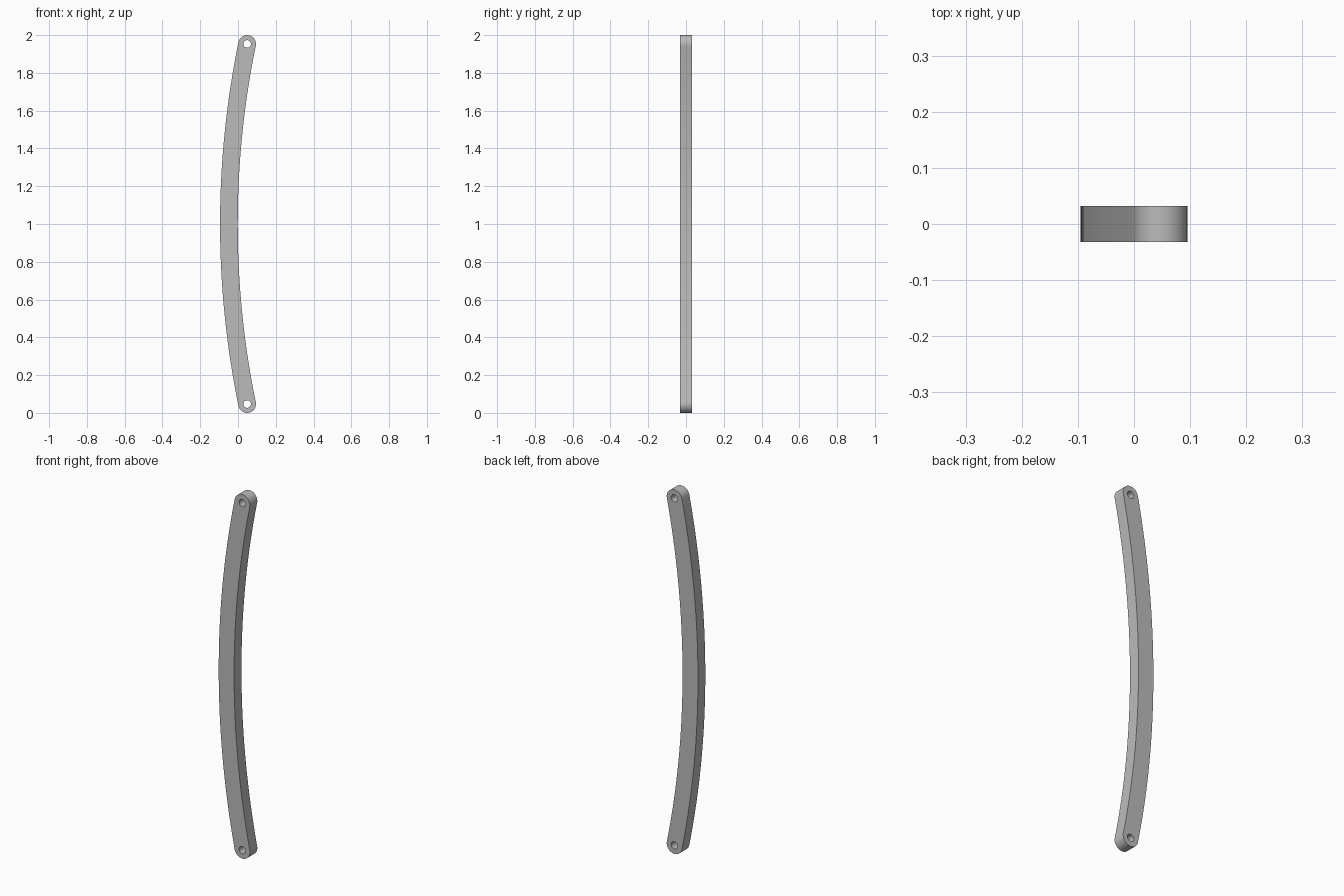
import bpy
import math

cube = bpy.data.objects.get("Cube")
if cube:
    bpy.data.objects.remove(cube, do_unlink=True)

# Main dimensions: the centreline is an arc bowing towards -x
HALF_WIDTH = 0.0468
HALF_DEPTH = 0.032
HOLE_RADIUS = 0.02
SAGITTA = 0.0964
HALF_CHORD = 1 - HALF_WIDTH
RADIUS = (HALF_CHORD ** 2 + SAGITTA ** 2) / (2 * SAGITTA)
HALF_ANGLE = math.asin(HALF_CHORD / RADIUS)
ARC_X = RADIUS - SAGITTA / 2


def arc(cx, cz, radius, start, end, steps):
    """Points along an arc, both ends included."""
    angles = [start + (end - start) * i / steps for i in range(steps + 1)]
    return [(cx + radius * math.cos(a), cz + radius * math.sin(a)) for a in angles]


def add_loop(curve, points):
    """Closed straight-segment outline."""
    spline = curve.splines.new('POLY')
    spline.points.add(len(points) - 1)
    for point, (x, z) in zip(spline.points, points):
        point.co = (x, z, 0, 1)
    spline.use_cyclic_u = True


# Outline: outer edge, bottom round end, inner edge, top round end
top, bottom = math.pi - HALF_ANGLE, math.pi + HALF_ANGLE
ends = [(ARC_X + RADIUS * math.cos(a), 1 + RADIUS * math.sin(a)) for a in (top, bottom)]
outline = arc(ARC_X, 1, RADIUS + HALF_WIDTH, top, bottom, 48)
outline += arc(*ends[1], HALF_WIDTH, bottom, bottom + math.pi, 24)[1:]
outline += arc(ARC_X, 1, RADIUS - HALF_WIDTH, bottom, top, 48)[1:]
outline += arc(*ends[0], HALF_WIDTH, top - math.pi, top, 24)[1:-1]

# Flat filled profile with a pin hole at each end, extruded to thickness
profile = bpy.data.curves.new("curved_link_bar", 'CURVE')
profile.dimensions = '2D'
profile.fill_mode = 'BOTH'
profile.extrude = HALF_DEPTH
add_loop(profile, outline)
for x, z in ends:
    add_loop(profile, arc(x, z, HOLE_RADIUS, 0, 2 * math.pi, 32)[:-1])

bar = bpy.data.objects.new("curved_link_bar", profile)
bpy.context.collection.objects.link(bar)
bar.rotation_euler.x = math.pi / 2

# Bake to a mesh and weld the caps to the sides
bpy.ops.object.select_all(action='DESELECT')
bar.select_set(True)
bpy.context.view_layer.objects.active = bar
bpy.ops.object.convert(target='MESH')
bpy.ops.object.transform_apply(location=False, rotation=True, scale=False)
bpy.ops.object.mode_set(mode='EDIT')
bpy.ops.mesh.select_all(action='SELECT')
bpy.ops.mesh.remove_doubles(threshold=0.00005)
bpy.ops.mesh.normals_make_consistent(inside=False)
bpy.ops.mesh.dissolve_limited(angle_limit=0.001)
bpy.ops.object.mode_set(mode='OBJECT')
bpy.ops.object.shade_smooth_by_angle(angle=math.radians(30))

# Plain grey metal
grey = bpy.data.materials.new("plain_grey")
grey.use_nodes = True
colour = (0.5, 0.5, 0.5, 1)
grey.diffuse_color = colour
grey.node_tree.nodes["Principled BSDF"].inputs["Base Color"].default_value = colour
bar.data.materials.clear()
bar.data.materials.append(grey)
